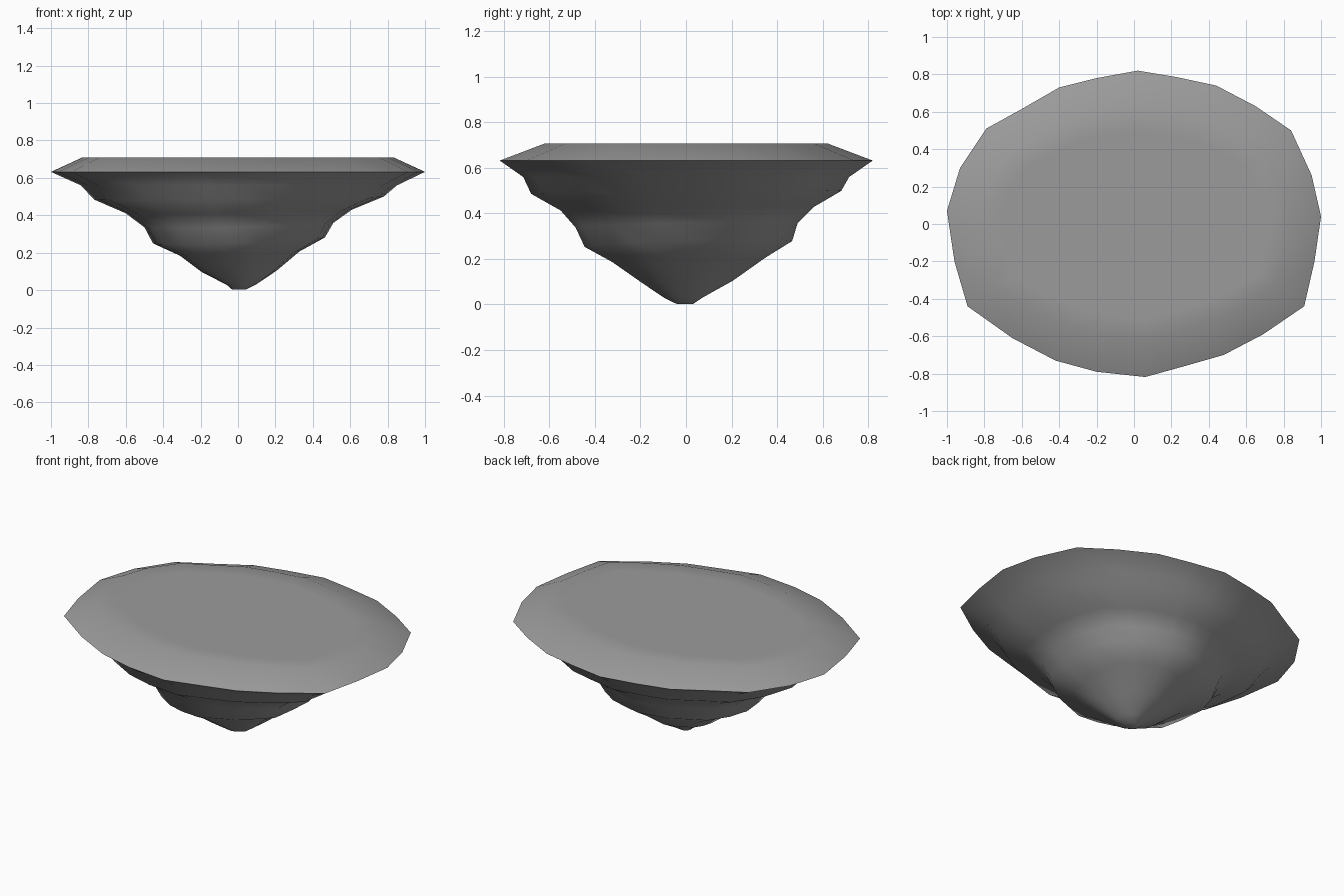
import bpy, bmesh

if "Cube" in bpy.data.objects:
    bpy.data.objects.remove(bpy.data.objects["Cube"])

# Plan outline of the rim, 24 irregular corners
OUTLINE = [(1, .04), (.95, .26), (.84, .50), (.65, .63), (.44, .74), (.23, .785),
           (.02, .82), (-.2, .78), (-.4, .73), (-.6, .615), (-.79, .51), (-.93, .30),
           (-1, .07), (-.96, -.2), (-.89, -.44), (-.65, -.61), (-.42, -.73), (-.2, -.79),
           (.06, -.818), (.27, -.76), (.48, -.70), (.69, -.59), (.91, -.44), (.965, -.2)]

# Rings: z, half width in x, half width in y, shift in x, shift in y, tilt
TOP = [(.708, .72, .50, 0, 0, 0), (.708, .835, .618, 0, 0, 0), (.632, 1, .818, 0, 0, 0)]
ROCK = [(.632, 1, .818, 0, 0, 0),
        (.56, .845, .715, .005, 0, 0),
        (.492, .775, .68, .005, 0, .008),
        (.42, .605, .555, .005, .005, .01),
        (.347, .505, .487, .005, .002, .012),
        (.265, .46, .455, .005, .01, .016),
        (.195, .32, .335, .01, .012, .012),
        (.10, .20, .20, .008, .005, .005),
        (.03, .08, .085, .02, -.01, .002),
        (.002, .035, .035, .005, -.005, 0)]

grey = bpy.data.materials.new("dark_grey")
grey.diffuse_color = (.33, .33, .33, 1)
grey.use_nodes = True
grey.node_tree.nodes["Principled BSDF"].inputs["Base Color"].default_value = grey.diffuse_color


def loft(name, rings, cap_first=False, cap_last=False):
    bm = bmesh.new()
    loops = []
    for z, wx, wy, sx, sy, tilt in rings:
        loops.append([bm.verts.new((x * wx + sx, y / .818 * wy + sy, z + tilt * (x + y)))
                      for x, y in OUTLINE])
    n = len(OUTLINE)
    for a, b in zip(loops, loops[1:]):
        for i in range(n):
            j = (i + 1) % n
            bm.faces.new((a[i], b[i], b[j], a[j]))
    if cap_first:
        bm.faces.new(loops[0])
    if cap_last:
        bm.faces.new(loops[-1][::-1])
    mesh = bpy.data.meshes.new(name)
    bm.to_mesh(mesh)
    bm.free()
    mesh.materials.append(grey)
    for p in mesh.polygons:
        p.use_smooth = True
    obj = bpy.data.objects.new(name, mesh)
    bpy.context.collection.objects.link(obj)
    return obj


# Flat ground plateau with sloping edge
loft("island_top", TOP, cap_first=True)
# Stepped rock tapering to a blunt point
loft("island_rock", ROCK, cap_last=True)
